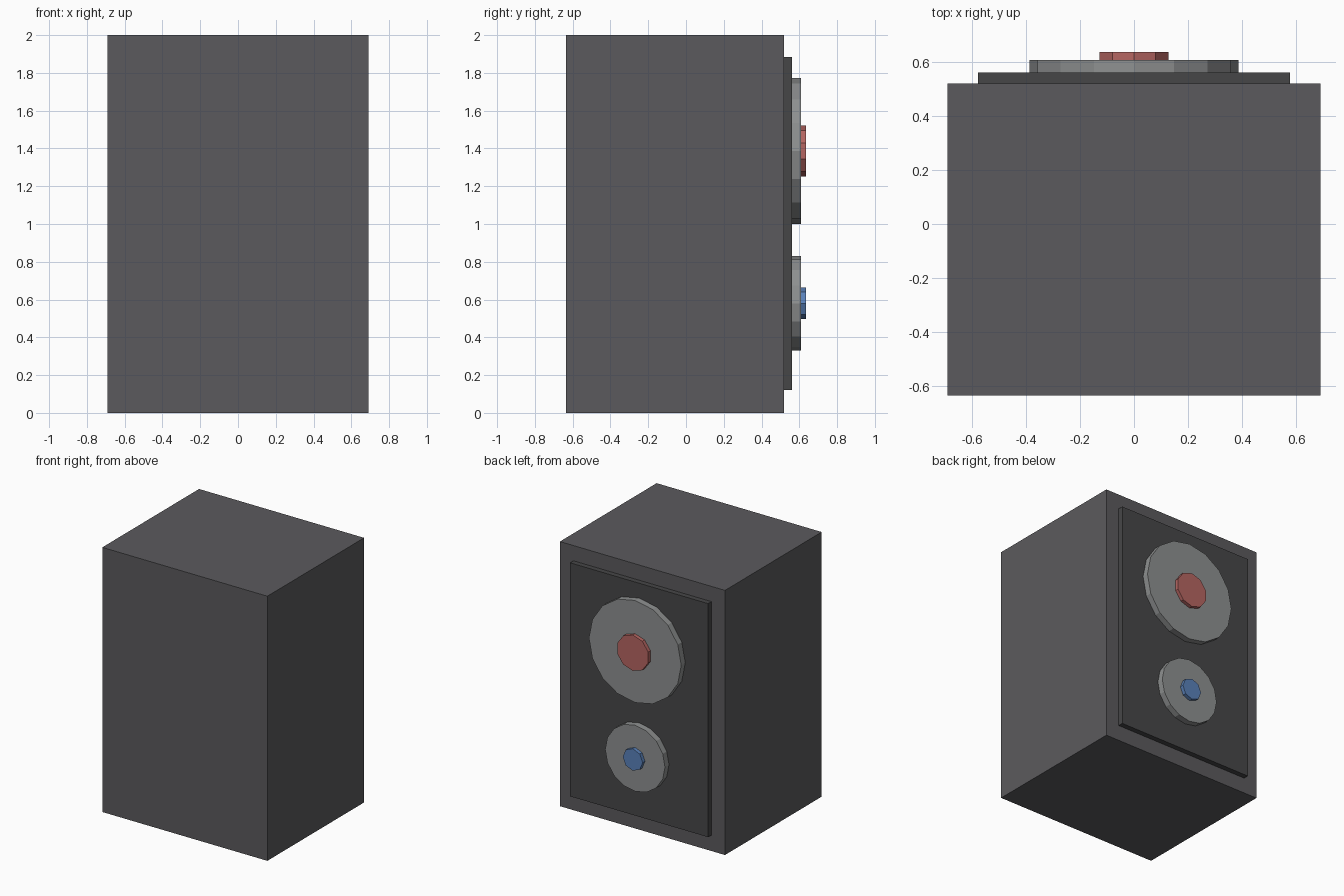
import bpy
import math

if "Cube" in bpy.data.objects:
    bpy.data.objects.remove(bpy.data.objects["Cube"])


def paint(ob, colour):
    """Give the object a plain diffuse colour."""
    mat = bpy.data.materials.new(ob.name + "_colour")
    mat.diffuse_color = colour
    mat.use_nodes = True
    mat.node_tree.nodes["Principled BSDF"].inputs["Base Color"].default_value = mat.diffuse_color
    ob.data.materials.append(mat)


def box(name, x, y, z, colour):
    """Box spanning the given (low, high) ranges."""
    centre = [(a + b) / 2 for a, b in (x, y, z)]
    bpy.ops.mesh.primitive_cube_add(size=1, location=centre)
    ob = bpy.context.object
    ob.name = name
    ob.scale = [b - a for a, b in (x, y, z)]
    bpy.ops.object.transform_apply(location=False, rotation=False, scale=True)
    paint(ob, colour)


def disc(name, sides, radius, y, z, colour):
    """Low-poly disc facing +y, with one corner pointing straight up."""
    bpy.ops.mesh.primitive_cylinder_add(
        vertices=sides, radius=radius, depth=y[1] - y[0],
        location=(0, (y[0] + y[1]) / 2, z), rotation=(-math.pi / 2, 0, 0))
    ob = bpy.context.object
    ob.name = name
    paint(ob, colour)


charcoal = (0.105, 0.102, 0.11, 1)
black = (0.062, 0.062, 0.064, 1)
grey = (0.27, 0.278, 0.28, 1)
red = (0.46, 0.13, 0.12, 1)
blue = (0.103, 0.222, 0.49, 1)

# Cabinet and raised baffle on the +y side
box("cabinet", (-0.69, 0.69), (-0.635, 0.52), (0, 2), charcoal)
box("baffle", (-0.577, 0.577), (0.52, 0.56), (0.12, 1.885), black)

# Speaker cones with coloured centre caps
for name, z, cone_r, cap_r, cap_sides, colour in (
        ("upper", 1.387, 0.386, 0.135, 10, red),
        ("lower", 0.58, 0.25, 0.083, 8, blue)):
    disc(name + "_cone", 16, cone_r, (0.56, 0.608), z, grey)
    disc(name + "_cap", cap_sides, cap_r, (0.608, 0.636), z, colour)
